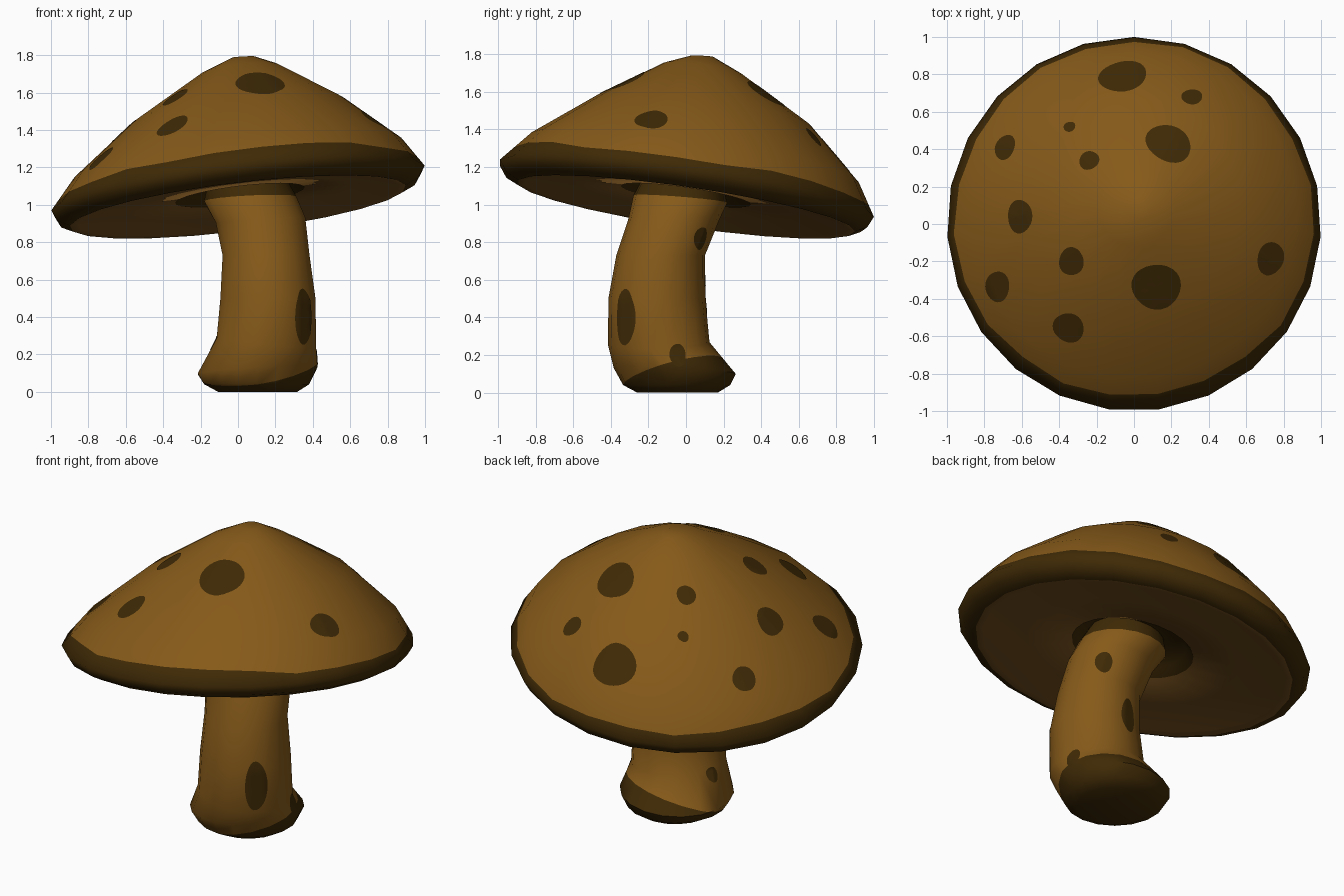
import bpy, bmesh, math, random
from mathutils import Vector
from mathutils.bvhtree import BVHTree

if "Cube" in bpy.data.objects:
    bpy.data.objects.remove(bpy.data.objects["Cube"])

random.seed(4)


def material(name, rgb):
    m = bpy.data.materials.new(name)
    m.diffuse_color = (*rgb, 1)
    m.use_nodes = True
    m.node_tree.nodes["Principled BSDF"].inputs["Base Color"].default_value = m.diffuse_color
    return m


TAN = material("tan_skin", (0.238, 0.102, 0.010))
DARK = material("dark_brown", (0.050, 0.023, 0.0018))
GILL = material("gill_brown", (0.19, 0.085, 0.014))
MATS = [TAN, DARK, GILL]


def finish(bm, name, smooth=50):
    mesh = bpy.data.meshes.new(name)
    bm.to_mesh(mesh)
    ob = bpy.data.objects.new(name, mesh)
    bpy.context.collection.objects.link(ob)
    for m in MATS:
        mesh.materials.append(m)
    bpy.ops.object.select_all(action='DESELECT')
    ob.select_set(True)
    bpy.context.view_layer.objects.active = ob
    bpy.ops.object.shade_smooth_by_angle(angle=math.radians(smooth))
    return ob


def loft(rings, n, bands, start=math.pi / 2):
    """Rings are functions of the angle; bands give the colour between them."""
    bm = bmesh.new()
    loops = [[bm.verts.new(f(start + math.tau * i / n, i)) for i in range(n)] for f in rings]
    for k in range(len(loops) - 1):
        for i in range(n):
            j = (i + 1) % n
            f = bm.faces.new((loops[k][i], loops[k][j], loops[k + 1][j], loops[k + 1][i]))
            f.material_index = bands[k]
    bm.faces.new(loops[0]).material_index = bands[0]
    bm.faces.new(loops[-1]).material_index = bands[-1]
    bmesh.ops.recalc_face_normals(bm, faces=bm.faces)
    return bm


def ring(cx, cy, z, r, a=0.12, b=-0.145):
    """Circle whose plane slopes by a along x and b along y."""
    def f(t, i):
        dx, dy = r * math.cos(t), r * math.sin(t)
        return Vector((cx + dx, cy + dy, z + a * dx + b * dy))
    return f


def drape(bm, tree, origin, u, v, direction, ru, rv, rot=0, lift=0.003):
    """Thin slightly irregular oval laid onto a surface."""
    n, rows = 28, 4
    ph = random.uniform(0, 6.28)
    u, v, direction = Vector(u), Vector(v), Vector(direction)
    c, s = math.cos(math.radians(rot)), math.sin(math.radians(rot))

    def place(p, q):
        o = Vector(origin) + u * (p * c - q * s) + v * (p * s + q * c)
        hit, nor, _, _ = tree.ray_cast(o, direction)
        return bm.verts.new(hit - direction * lift) if hit else None

    mid = place(0, 0)
    loops = []
    for k in range(1, rows + 1):
        loop = []
        for i in range(n):
            t = math.tau * i / n
            w = k / rows * (1 + 0.03 * math.sin(3 * t + ph))
            loop.append(place(ru * w * math.cos(t), rv * w * math.sin(t)))
        loops.append(loop)
    for i in range(n):
        j = (i + 1) % n
        quads = [(mid, loops[0][i], loops[0][j])]
        quads += [(loops[k][i], loops[k + 1][i], loops[k + 1][j], loops[k][j]) for k in range(rows - 1)]
        for q in quads:
            if all(q):
                f = bm.faces.new(q)
                f.material_index = 1
                f.normal_update()
                if f.normal.dot(direction) > 0:
                    f.normal_flip()


# Cap: tilted rings from the tip over the rim to the hollow around the stem
shoulder, rim = ring(0, 0.045, 1.245, 0.875), ring(0, 0, 1.08, 1.0)
wave = [random.uniform(-0.1, 0.1) for _ in range(23)]


def skin_edge(t, i):
    return shoulder(t, i).lerp(rim(t, i), 0.65 + 0.07 * math.sin(t) + wave[i])


cap_rings = [ring(0.03, 0.085, 1.79, 0.06, 0.05, -0.05), ring(0.01, 0.09, 1.722, 0.21),
             ring(0, 0.1, 1.497, 0.57), shoulder, skin_edge, rim,
             ring(0, 0, 1.02, 0.965), ring(0, 0, 0.988, 0.90),
             ring(0, 0, 0.995, 0.86), ring(0.01, 0, 1.03, 0.6), ring(0.01, 0, 1.05, 0.345),
             ring(0.02, 0, 1.10, 0.31), ring(0.03, -0.01, 1.13, 0.18)]
cap_bm = loft(cap_rings, 23, [0, 0, 0, 0, 1, 1, 1, 2, 2, 2, 1, 1])
finish(cap_bm, "cap", 80)

# Cap spots: x, y, half width, half height, turn
cap_spots = [(-0.06, 0.79, .13, .08, 10), (0.31, 0.68, .056, .04, 0), (-0.345, 0.52, .032, .026, 20),
             (0.185, 0.43, .125, .095, -25), (-0.69, 0.41, .05, .07, -25), (-0.24, 0.34, .055, .048, 30),
             (-0.61, 0.04, .065, .09, 0), (-0.335, -0.2, .066, .075, 0), (0.73, -0.185, .07, .09, -15),
             (0.12, -0.335, .132, .12, 0), (-0.73, -0.335, .064, .082, 0), (-0.35, -0.555, .085, .076, -30)]
tree = BVHTree.FromBMesh(cap_bm)
bm = bmesh.new()
for x, y, ru, rv, rot in cap_spots:
    drape(bm, tree, (x, y, 3), (1, 0, 0), (0, 1, 0), (0, 0, -1), ru, rv, rot)
finish(bm, "cap_spots")

# Stem: bent stack of rings with a swollen foot
stem_rings = [ring(0.105, -0.045, 0, 0.215, 0, 0), ring(0.1, -0.05, 0.04, 0.285, 0, 0),
              ring(0.105, -0.06, 0.115, 0.325, 0.06, -0.05), ring(0.152, -0.145, 0.26, 0.27, -0.1, 0.03),
              ring(0.16, -0.155, 0.5, 0.258, 0, 0), ring(0.15, -0.135, 0.73, 0.236, 0, 0),
              ring(0.12, -0.065, 0.92, 0.243, 0.06, 0), ring(0.065, -0.03, 1.03, 0.25, 0.05, -0.08),
              ring(0.04, -0.01, 1.15, 0.2)]
stem_bm = loft(stem_rings, 18, [0, 0, 0, 0, 0, 0, 0, 1])
# Dark earthy foot below a slanting line
foot_normal, foot_point = Vector((-0.17, -0.27, 1)), Vector((0.1, -0.05, 0.115))
bmesh.ops.bisect_plane(stem_bm, geom=stem_bm.verts[:] + stem_bm.edges[:] + stem_bm.faces[:],
                       plane_co=foot_point, plane_no=foot_normal)
for f in stem_bm.faces:
    if (f.calc_center_median() - foot_point).dot(foot_normal) < 0:
        f.material_index = 1
finish(stem_bm, "stem", 60)

# Stem spots: angle, height, half width, half height, stem centre there
stem_spots = [(-41, 0.4, .066, .15, .157, -.153), (49, 0.82, .05, .06, .135, -.1),
              (97, 0.52, .05, .11, .158, -.15), (166, 0.26, .04, .04, .155, -.15),
              (17, 0.2, .045, .06, .13, -.13)]
tree = BVHTree.FromBMesh(stem_bm)
bm = bmesh.new()
for ang, z, ru, rv, cx, cy in stem_spots:
    c, s = math.cos(math.radians(ang)), math.sin(math.radians(ang))
    drape(bm, tree, (cx + 2 * c, cy + 2 * s, z), (-s, c, 0), (0, 0, 1), (-c, -s, 0), ru, rv)
finish(bm, "stem_spots")
